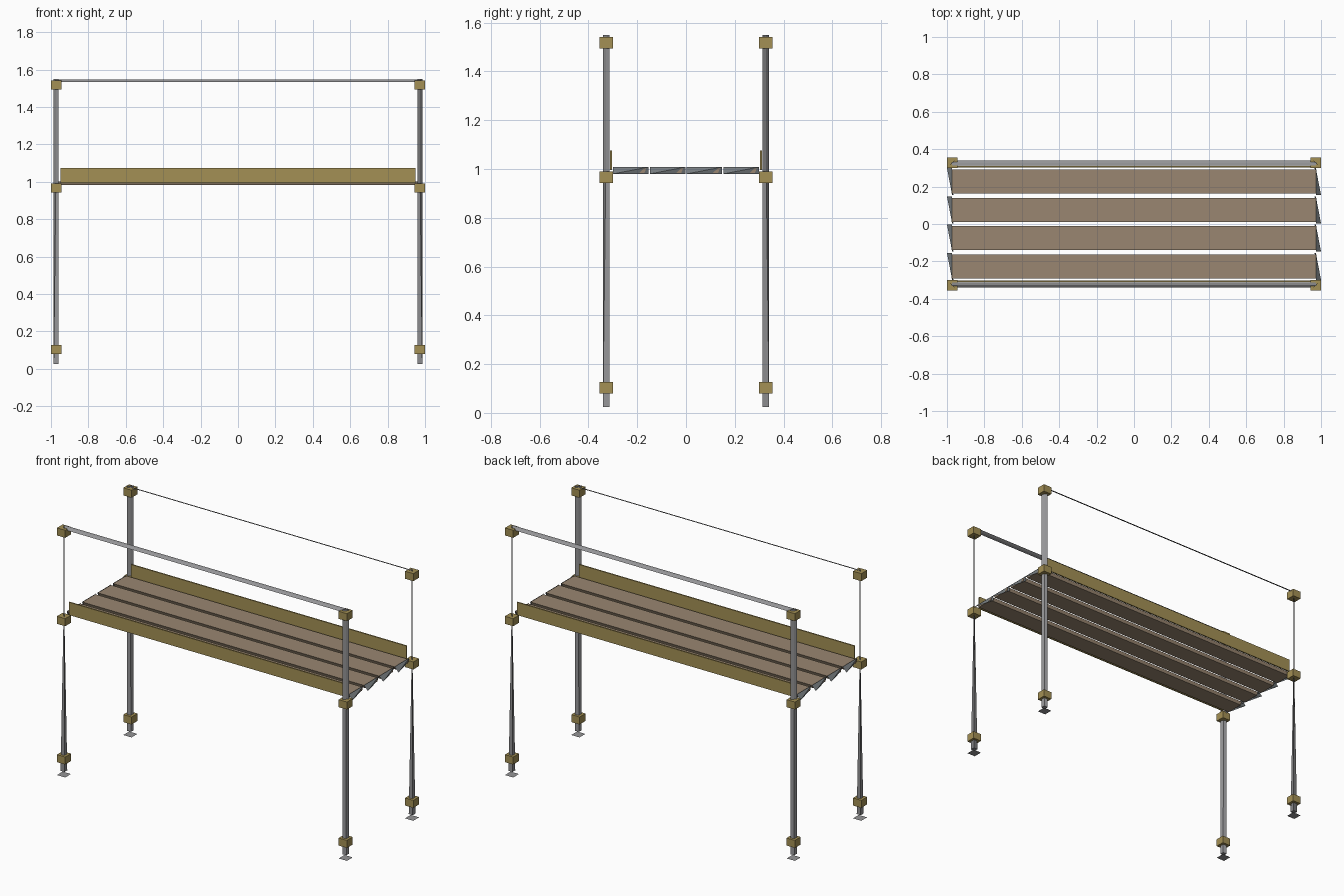
import bpy
import bmesh

cube = bpy.data.objects.get("Cube")
if cube:
    bpy.data.objects.remove(cube, do_unlink=True)


def material(name, rgb):
    mat = bpy.data.materials.new(name)
    mat.use_nodes = True
    mat.diffuse_color = (*rgb, 1)
    mat.node_tree.nodes["Principled BSDF"].inputs["Base Color"].default_value = (*rgb, 1)
    return mat


steel = material("steel grey", (0.30, 0.30, 0.31))
slate = material("slate grey", (0.19, 0.21, 0.22))
ochre = material("ochre", (0.37, 0.28, 0.09))
wood = material("plank brown", (0.32, 0.24, 0.165))


def finish(name, bm, mat):
    bmesh.ops.recalc_face_normals(bm, faces=bm.faces)
    mesh = bpy.data.meshes.new(name)
    bm.to_mesh(mesh)
    bm.free()
    mesh.materials.append(mat)
    obj = bpy.data.objects.new(name, mesh)
    bpy.context.collection.objects.link(obj)
    return obj


def loft(name, ring_a, ring_b, mat):
    """Closed solid between two rings of equal length."""
    bm = bmesh.new()
    a = [bm.verts.new(p) for p in ring_a]
    b = [bm.verts.new(p) for p in ring_b]
    n = len(a)
    bm.faces.new(a)
    bm.faces.new(b)
    for i in range(n):
        j = (i + 1) % n
        bm.faces.new((a[i], a[j], b[j], b[i]))
    return finish(name, bm, mat)


def box(name, centre, size, mat):
    ring = [[(centre[0] + sx * size[0] / 2, centre[1] + sy * size[1] / 2,
              centre[2] + sz * size[2] / 2)
             for sx, sy in ((-1, -1), (1, -1), (1, 1), (-1, 1))] for sz in (-1, 1)]
    return loft(name, ring[0], ring[1], mat)


def sheet(name, faces, mat):
    bm = bmesh.new()
    for face in faces:
        bm.faces.new([bm.verts.new(p) for p in face])
    bmesh.ops.remove_doubles(bm, verts=bm.verts, dist=1e-5)
    return finish(name, bm, mat)


PX, PY = 0.972, 0.327      # post centres
W = 0.0135                 # post half width
CLAMP = (0.057, 0.057, 0.047)


def post_ring(sx, sy, z, depth):
    """Diamond across the corner direction; depth flattens it."""
    x, y = sx * PX, sy * PY
    return [(x + sx * W, y - sy * W, z), (x + sx * depth, y + sy * depth, z),
            (x - sx * W, y + sy * W, z), (x - sx * depth, y - sy * depth, z)]


# Four posts with clamps and base plates
for sx in (-1, 1):
    for sy in (-1, 1):
        tag = ("left" if sx > 0 else "right") + ("_back" if sy > 0 else "_front")
        low = post_ring(sx, sy, 0.025, W)
        mid = post_ring(sx, sy, 0.97, 0.002)
        top = post_ring(sx, sy, 1.55, 0.002)
        loft("lower_post_" + tag, low, mid, steel)
        loft("upper_post_" + tag, mid, top, steel)
        for label, z in (("foot", 0.104), ("deck", 0.967), ("top", 1.518)):
            box(label + "_clamp_" + tag, (sx * PX, sy * PY, z), CLAMP, ochre)
        h = CLAMP[0] / 2
        sheet("base_plate_" + tag,
              [[(sx * PX + a * h, sy * PY + b * h, 0)
                for a, b in ((-1, -1), (1, -1), (1, 1), (-1, 1))]], steel)

# Guard rails and toe boards along the long sides
for sy in (-1, 1):
    tag = "back" if sy > 0 else "front"
    section = ((0.313, 1.548), (0.326, 1.546), (0.340, 1.535), (0.326, 1.540))
    ends = [[(x, sy * y, z) for y, z in section] for x in (-PX, PX)]
    loft("guard_rail_" + tag, ends[0], ends[1], steel)
    box("toe_board_" + tag, (0, sy * 0.307, 1.035), (1.9, 0.008, 0.08), ochre)

# Deck planks with tapered undersides and folded end hooks
for i in range(4):
    yc = -0.2265 + i * 0.151
    section = ((-0.064, 1.003), (0.064, 1.003), (0.056, 0.984), (-0.056, 0.984))
    ends = [[(x, yc + y, z) for y, z in section] for x in (-0.975, 0.975)]
    loft(f"plank_{i + 1}", ends[0], ends[1], wood)
    for s in (-1, 1):
        y0, y1 = yc - s * 0.0725, yc + s * 0.0725
        inner, outer, under = s * 0.972, s * 1.0, s * 0.965
        hi, lo = 1.008, 0.98
        sheet(f"end_hook_{i + 1}_" + ("left" if s > 0 else "right"),
              [[(inner, y0, hi), (inner, y1, hi), (outer, y0, lo)],
               [(outer, y0, lo), (inner, y1, hi), (under, y1, lo)]], slate)
